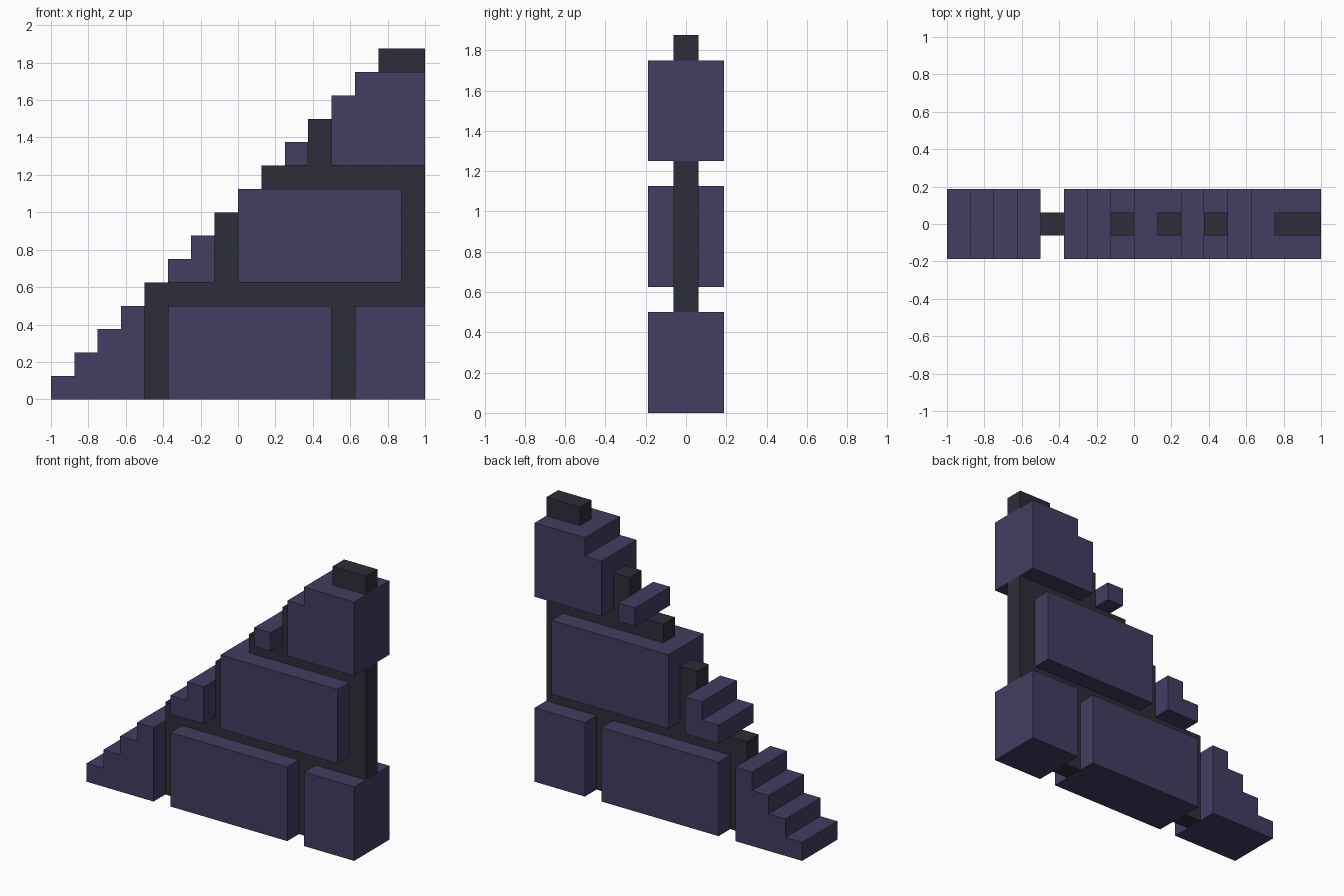
import bpy
import bmesh

if "Cube" in bpy.data.objects:
    bpy.data.objects.remove(bpy.data.objects["Cube"])

U = 0.125  # one grid step; profiles are (column, row) on a 16 x 15 grid


def material(name, rgb):
    mat = bpy.data.materials.new(name)
    mat.diffuse_color = (*rgb, 1.0)
    mat.use_nodes = True
    mat.node_tree.nodes["Principled BSDF"].inputs["Base Color"].default_value = mat.diffuse_color
    return mat


BRICK = material("purple brick", (0.058, 0.045, 0.122))
MORTAR = material("dark mortar", (0.027, 0.026, 0.042))


def extrude_profile(name, points, half_depth, mat):
    """Extrude a front-view outline symmetrically through y."""
    bm = bmesh.new()
    face = bm.faces.new([bm.verts.new((c * U - 1, -half_depth, r * U)) for c, r in points])
    ext = bmesh.ops.extrude_face_region(bm, geom=[face])
    moved = [g for g in ext["geom"] if isinstance(g, bmesh.types.BMVert)]
    bmesh.ops.translate(bm, verts=moved, vec=(0, 2 * half_depth, 0))
    bmesh.ops.recalc_face_normals(bm, faces=bm.faces)
    mesh = bpy.data.meshes.new(name)
    bm.to_mesh(mesh)
    bm.free()
    mesh.materials.append(mat)
    obj = bpy.data.objects.new(name, mesh)
    bpy.context.collection.objects.link(obj)


def stepped(c0, c1, r0, top):
    """Outline from column c0 to c1 on row r0; each column rises one row up to top."""
    pts = [(c1, r0), (c0, r0)]
    for c in range(c0, c1):
        h = min(c + 1, top)
        pts += [(c, h), (c + 1, h)]
    # drop repeated points and points in the middle of a straight top
    clean = []
    for p in pts:
        if p in clean:
            continue
        if len(clean) > 1 and clean[-1][1] == p[1] == clean[-2][1]:
            clean.pop()
        clean.append(p)
    return clean


# Bricks: first column, last column, bottom row, top row
bricks = {
    "bottom_stair_brick": (0, 4, 0, 4),
    "bottom_middle_brick": (5, 12, 0, 4),
    "bottom_end_brick": (13, 16, 0, 4),
    "middle_stair_brick": (5, 7, 5, 9),
    "middle_brick": (8, 15, 5, 9),
    "small_step_brick": (10, 11, 10, 14),
    "top_brick": (12, 16, 10, 14),
}
for name, spec in bricks.items():
    extrude_profile(name, stepped(*spec), 1.5 * U, BRICK)

# Recessed mortar running between the courses
extrude_profile("mortar_joints", [
    (4, 0), (5, 0), (5, 4), (12, 4), (12, 0), (13, 0), (13, 4), (16, 4),
    (16, 10), (12, 10), (12, 12), (11, 12), (11, 10), (9, 10), (9, 9),
    (15, 9), (15, 5), (8, 5), (8, 8), (7, 8), (7, 5), (4, 5)], 0.5 * U, MORTAR)

# Mortar strip on the very top
extrude_profile("top_mortar", [(14, 14), (16, 14), (16, 15), (14, 15)], 0.5 * U, MORTAR)
